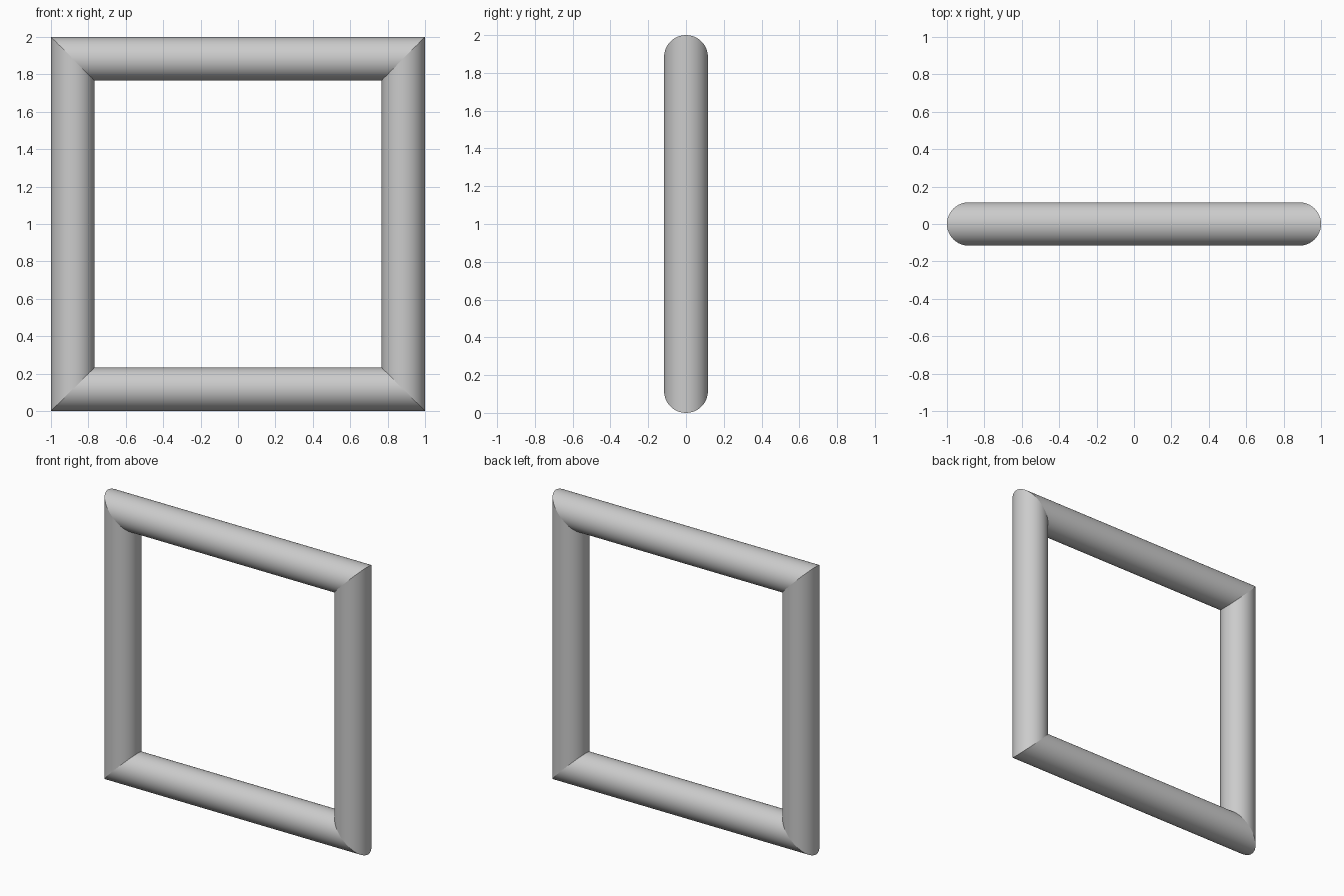
import bpy, bmesh, math

if "Cube" in bpy.data.objects:
    bpy.data.objects.remove(bpy.data.objects["Cube"])

R = 0.116          # tube radius
HALF = 1.0 - R     # half side of the tube centreline
SIDES = 48

# Square frame of round tube with mitred corners
bm = bmesh.new()
rings = []
for sx, sz in ((-1, -1), (1, -1), (1, 1), (-1, 1)):
    ring = []
    for i in range(SIDES):
        a = 2 * math.pi * i / SIDES
        reach = HALF + R * math.cos(a)
        ring.append(bm.verts.new((sx * reach, R * math.sin(a), 1 + sz * reach)))
    rings.append(ring)

# Four tube sides joining neighbouring mitre rings
for k in range(4):
    a, b = rings[k], rings[(k + 1) % 4]
    for i in range(SIDES):
        j = (i + 1) % SIDES
        bm.faces.new((a[i], b[i], b[j], a[j]))
bmesh.ops.recalc_face_normals(bm, faces=bm.faces)

mesh = bpy.data.meshes.new("square_tube_frame")
bm.to_mesh(mesh)
bm.free()
frame = bpy.data.objects.new("square_tube_frame", mesh)
bpy.context.collection.objects.link(frame)

# Smooth tubes, crisp mitres
bpy.context.view_layer.objects.active = frame
frame.select_set(True)
bpy.ops.object.shade_smooth_by_angle(angle=math.radians(30))
# Keep the whole mitre seam sharp
for e in mesh.edges:
    if e.vertices[0] // SIDES == e.vertices[1] // SIDES:
        e.use_edge_sharp = True
